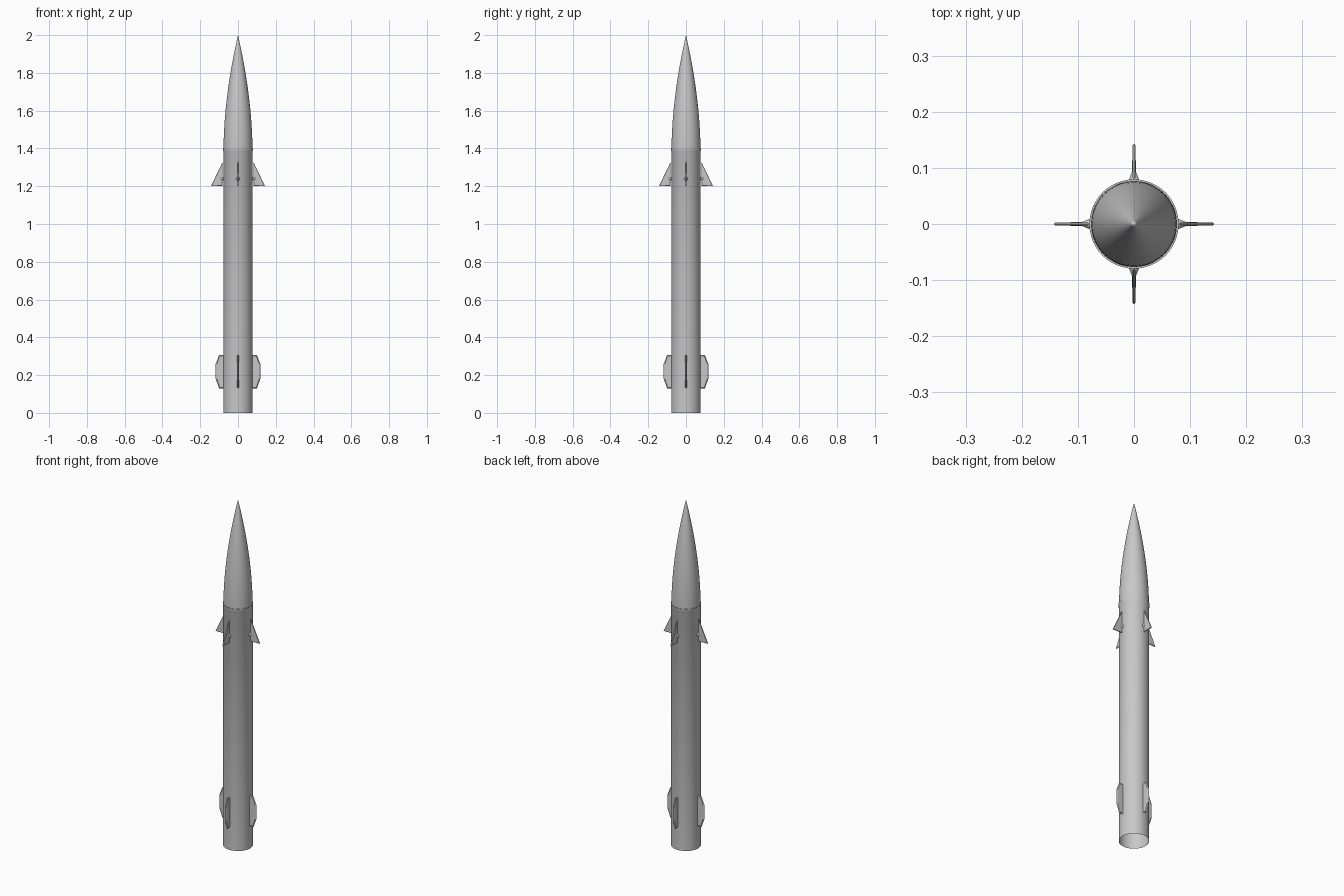
import bpy, bmesh
from math import pi, radians
from mathutils import Matrix

if "Cube" in bpy.data.objects:
    bpy.data.objects.remove(bpy.data.objects["Cube"])

grey = bpy.data.materials.new("light grey metal")
grey.use_nodes = True
colour = (0.58, 0.58, 0.58, 1)
grey.diffuse_color = colour
grey.node_tree.nodes["Principled BSDF"].inputs["Base Color"].default_value = colour

BODY_R, LIP_R, NOSE_R = 0.078, 0.0795, 0.0765
JOINT_Z, SIDES = 1.4, 64


def finish(name, bm, smooth=True):
    mesh = bpy.data.meshes.new(name)
    bm.to_mesh(mesh)
    bm.free()
    mesh.materials.append(grey)
    obj = bpy.data.objects.new(name, mesh)
    bpy.context.collection.objects.link(obj)
    if smooth:
        bpy.ops.object.select_all(action="DESELECT")
        obj.select_set(True)
        bpy.context.view_layer.objects.active = obj
        bpy.ops.object.shade_smooth_by_angle(angle=radians(30))


def lathe(name, profile):
    """Revolve (radius, height) points about z, with the faces turned outwards."""
    bm = bmesh.new()
    verts = [bm.verts.new((r, 0, z)) for r, z in profile]
    edges = [bm.edges.new(pair) for pair in zip(verts, verts[1:])]
    bmesh.ops.spin(bm, geom=verts + edges, cent=(0, 0, 0), axis=(0, 0, 1),
                   angle=2 * pi, steps=SIDES)
    bmesh.ops.remove_doubles(bm, verts=bm.verts, dist=0.0001)
    bmesh.ops.recalc_face_normals(bm, faces=bm.faces)
    bm.normal_update()
    outward = sum(f.normal.xy.dot(f.calc_center_median().xy) for f in bm.faces)
    if outward < 0:
        bmesh.ops.reverse_faces(bm, faces=bm.faces)
    finish(name, bm)


def fin(name, outline, half, bevel, turn):
    """Flat fin in the xz plane with its edges ground to a wedge on both sides."""
    bm = bmesh.new()
    face = bm.faces.new([bm.verts.new((x, 0, z)) for x, z in outline])
    face.normal_update()
    bmesh.ops.inset_individual(bm, faces=[face], thickness=bevel)
    for v in face.verts:
        v.co.y = half
    other = bmesh.ops.duplicate(bm, geom=bm.verts[:] + bm.edges[:] + bm.faces[:])
    for v in other["geom"]:
        if isinstance(v, bmesh.types.BMVert):
            v.co.y *= -1
    bmesh.ops.remove_doubles(bm, verts=bm.verts, dist=0.0001)
    bmesh.ops.recalc_face_normals(bm, faces=bm.faces)
    bm.transform(Matrix.Rotation(turn, 4, "Z"))
    finish(name, bm, smooth=False)


def pivot(name, turn):
    """Short tapered hub pointing out of the body."""
    bm = bmesh.new()
    bmesh.ops.create_cone(bm, cap_ends=True, segments=16, radius1=0.011,
                          radius2=0.003, depth=0.02)
    bm.transform(Matrix.Rotation(turn, 4, "Z") @ Matrix.Translation((0.084, 0, 1.24))
                 @ Matrix.Rotation(pi / 2, 4, "Y"))
    finish(name, bm)


# Open tube body with a slim lip at the joint
lathe("body_tube", [(BODY_R, 0), (BODY_R, JOINT_Z - 0.015), (LIP_R, JOINT_Z - 0.012),
                    (LIP_R, JOINT_Z), (NOSE_R, JOINT_Z)])

# Ogive nose
steps = 24
lathe("nose_cone", [(NOSE_R * (1 - (i / steps) ** 1.8), JOINT_Z + 0.6 * i / steps)
                    for i in range(steps + 1)])

# Four canards on pivots and four tail fins
canard = [(0.081, 1.2), (0.143, 1.2), (0.081, 1.33)]
tail = [(0.07, 0.13), (0.1, 0.13), (0.118, 0.18),
        (0.118, 0.26), (0.1, 0.307), (0.07, 0.307)]
for turn, side in ((0, "left"), (pi / 2, "back"), (pi, "right"), (-pi / 2, "front")):
    fin(side + "_canard", canard, 0.003, 0.004, turn)
    fin(side + "_tail_fin", tail, 0.004, 0.006, turn)
    pivot(side + "_canard_pivot", turn)
